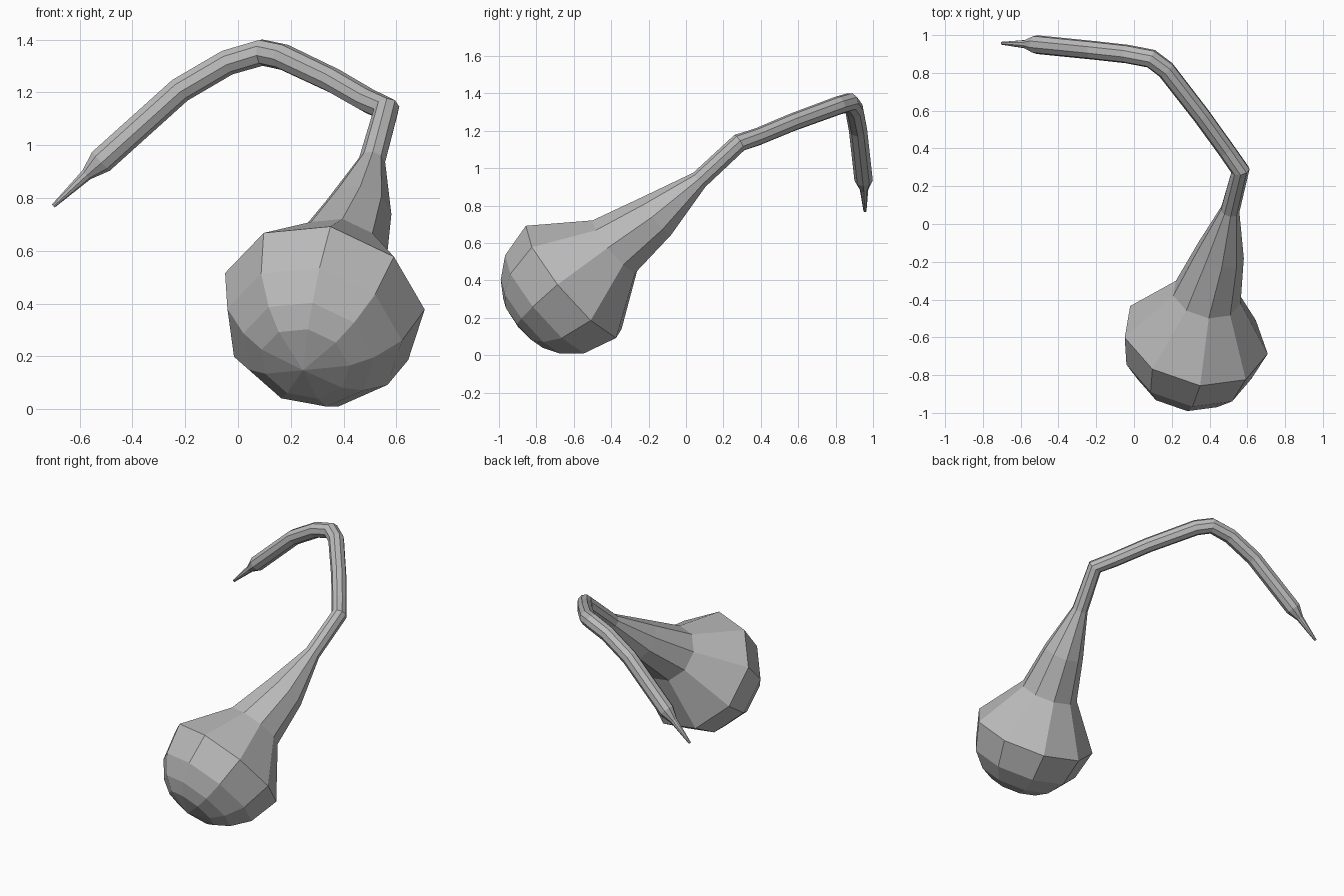
import bpy, bmesh
from math import sin, cos, radians, pi
from mathutils import Vector

cube = bpy.data.objects.get("Cube")
if cube:
    bpy.data.objects.remove(cube, do_unlink=True)

SIDES = 9
grey = bpy.data.materials.new("plain_grey")
grey.use_nodes = True
colour = (0.5, 0.5, 0.5, 1)
grey.diffuse_color = colour
grey.node_tree.nodes["Principled BSDF"].inputs["Base Color"].default_value = colour

# Round bulb: rings around a tilted axis, from near the pole to the widest ring
center = Vector((0.325, -0.6, 0.395))
axis = Vector((0.2, 0.75, 0.63)).normalized()
R = 0.393
stations = [(center - axis * R * sin(radians(a)), R * cos(radians(a)))
            for a in (64, 49, 29, 0)]
bulb_rings = len(stations)

# Neck, bent arm and pointed tip: centre and radius of each ring
stations += [(Vector(p), r) for p, r in (
    ((0.384, -0.379, 0.581), 0.185),
    ((0.455, -0.152, 0.745), 0.13),
    ((0.508, 0.073, 0.938), 0.051),
    ((0.563, 0.285, 1.135), 0.05),
    ((0.49, 0.39, 1.17), 0.047),
    ((0.36, 0.57, 1.245), 0.048),
    ((0.17, 0.815, 1.335), 0.05),
    ((0.09, 0.875, 1.352), 0.051),
    ((-0.04, 0.90, 1.315), 0.05),
    ((-0.22, 0.92, 1.21), 0.05),
    ((-0.52, 0.95, 0.94), 0.05),
    ((-0.575, 0.952, 0.888), 0.023),
    ((-0.70, 0.957, 0.77), 0.008))]


def ring(bm, p, r, tangent, side):
    up = tangent.cross(side)
    return [bm.verts.new(p + r * (side * cos(a) + up * sin(a)))
            for a in (2 * pi * i / SIDES for i in range(SIDES))]


bm = bmesh.new()
side = Vector((0.064, -0.652, 0.754))
rings = []
for i, (p, r) in enumerate(stations):
    # Ring plane halves the angle between the segments before and after
    tangent = axis.copy()
    if i > bulb_rings:
        before = (p - stations[i - 1][0]).normalized()
        after = (stations[i + 1][0] - p).normalized() if i + 1 < len(stations) else before
        tangent = (before + after).normalized()
    side = (side - tangent * side.dot(tangent)).normalized()
    rings.append(ring(bm, p, r, tangent, side))

# Walls between rings, a fan at the bulb's pole, a cap at the tip
for a, b in zip(rings, rings[1:]):
    for i in range(SIDES):
        j = (i + 1) % SIDES
        bm.faces.new((a[i], a[j], b[j], b[i]))
pole = bm.verts.new(center - axis * R)
for i in range(SIDES):
    bm.faces.new((pole, rings[0][(i + 1) % SIDES], rings[0][i]))
bm.faces.new(rings[-1])
bmesh.ops.recalc_face_normals(bm, faces=bm.faces)

mesh = bpy.data.meshes.new("bulb_with_bent_stem")
bm.to_mesh(mesh)
bm.free()
mesh.materials.append(grey)
bpy.context.collection.objects.link(bpy.data.objects.new("bulb_with_bent_stem", mesh))
